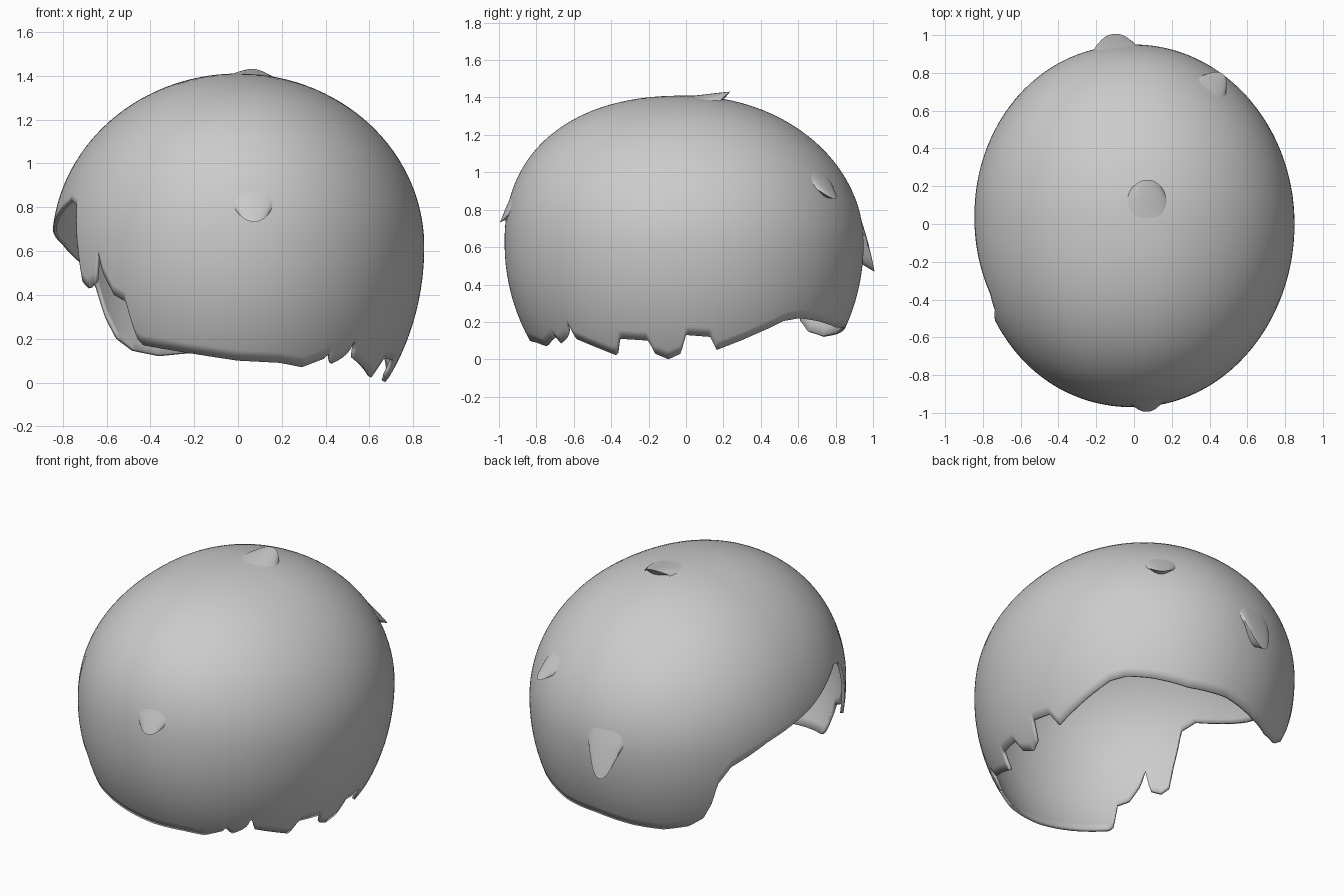
import bpy, bmesh, math
from mathutils import Vector
from mathutils.bvhtree import BVHTree

if "Cube" in bpy.data.objects:
    bpy.data.objects.remove(bpy.data.objects["Cube"])

# Torn lower rim: (angle in degrees, height)
RIM = [(-66, .07), (-57.5, .11), (-56.5, .135), (-54, .085), (-50, .11), (-47.5, .14),
       (-46, .20), (-44.5, .11), (-28, .02), (-25, .11), (-14, .10), (-12, .03),
       (-7, 0), (-2, .03), (0, .13), (9, .12), (12, .05), (21, .10), (32, .17),
       (37, .205), (44, .22), (54, .205), (70, .17), (88, .17), (105, .135), (118, .12),
       (129, .145), (135, .20), (138, .30), (140, .43), (145, .53), (160, .63),
       (180, .71), (194, .79), (202, .83), (208, .80), (211.5, .6), (213, .46), (216, .43),
       (220, .46), (222, .60), (224, .5), (228, .40), (232.5, .37), (234.5, .2),
       (236.5, .17), (246, .15), (270, .10), (285, .09), (294, .07)]
MID, UP, DOWN = .62, .79, 1.02


def rim_height(deg):
    for (a, za), (b, zb) in zip(RIM, RIM[1:]):
        if a <= deg <= b:
            return za + (zb - za) * (deg - a) / (b - a)
    return .07


def power(v, e):
    return math.copysign(abs(v) ** e, v)


def shell_point(t, phi):
    c, s = math.cos(t), math.sin(t)
    if c < 0:                                   # slightly fuller torn side
        c, s = power(c, .955), power(s, .955)
    front = max(0, -s)
    n = 2 + .3 * front * front                  # fuller forehead
    cp, sp = max(0, math.cos(phi)), math.sin(phi)
    if phi > 0:
        cp, sp = cp ** (2 / n), sp ** (2 / n)
    ry = .97 if s < 0 else .95
    return Vector((.85 * c * cp, ry * s * cp, MID + (UP if phi > 0 else DOWN) * sp))


def make_object(name, bm):
    bmesh.ops.recalc_face_normals(bm, faces=bm.faces)
    me = bpy.data.meshes.new(name)
    bm.to_mesh(me)
    me.polygons.foreach_set("use_smooth", [True] * len(me.polygons))
    ob = bpy.data.objects.new(name, me)
    bpy.context.collection.objects.link(ob)
    return ob


# Domed shell with torn rim
COLS, ROWS = 480, 40
bm = bmesh.new()
top = bm.verts.new((0, 0, MID + UP))
columns = []
for i in range(COLS):
    deg = -66 + 360 * i / COLS
    d = rim_height(deg) - MID
    low = math.asin(d / (UP if d > 0 else DOWN))
    columns.append([bm.verts.new(shell_point(math.radians(deg), low + (math.pi / 2 - low) * j / ROWS))
                    for j in range(ROWS)])
for i in range(COLS):
    a, b = columns[i], columns[(i + 1) % COLS]
    for j in range(ROWS - 1):
        bm.faces.new((a[j], b[j], b[j + 1], a[j + 1]))
    bm.faces.new((a[-1], b[-1], top))
bmesh.ops.recalc_face_normals(bm, faces=bm.faces)
if top.normal.z < 0:
    bmesh.ops.reverse_faces(bm, faces=bm.faces)
bm.normal_update()
tree = BVHTree.FromBMesh(bm)
me = bpy.data.meshes.new("shell")
bm.to_mesh(me)
bm.free()
me.polygons.foreach_set("use_smooth", [True] * len(me.polygons))
shell = bpy.data.objects.new("shell", me)
bpy.context.collection.objects.link(shell)
if top_flip := me.polygons[ROWS - 1].normal.z < 0:
    me.flip_normals()
sol = shell.modifiers.new("thickness", 'SOLIDIFY')
sol.thickness, sol.offset = .018, -1


# Scale-like lips that swell out of the shell and end in an open edge
def lip(name, start, along, length, half_width, height, taper):
    p0, base_normal, _, _ = tree.find_nearest(Vector(start))
    if base_normal.dot(p0 - Vector((0, 0, MID))) < 0:
        base_normal = -base_normal
    d = Vector(along)
    d = (d - base_normal * d.dot(base_normal)).normalized()
    e = d.cross(base_normal)
    bm = bmesh.new()
    rows, n, m = [], 10, 12
    for r in range(n + 2):
        s = min(r, n) / n
        row = []
        for k in range(m + 1):
            v = -1 + 2 * k / m
            w = half_width * (.55 + .45 * math.sin(math.pi * min(1, s * .8)))
            reach = s * length * (1 - taper * v * v)
            h = height * s ** 1.4 * (1 - v * v) ** .8
            if r > n:
                reach, h = reach * .88, 0
            q, nn, _, _ = tree.find_nearest(p0 + d * reach + e * v * w)
            if nn.dot(base_normal) < 0:
                nn = -nn
            row.append(bm.verts.new(q + nn * (h - .003)))
        rows.append(row)
    for a, b in zip(rows, rows[1:]):
        for k in range(m):
            bm.faces.new((a[k], a[k + 1], b[k + 1], b[k]))
    ob = make_object(name, bm)
    bm.free()
    bpy.context.view_layer.objects.active = ob
    ob.select_set(True)
    bpy.ops.object.shade_smooth_by_angle(angle=math.radians(40))
    ob.select_set(False)


lip("front_lip", (.07, -.95, .9), (0, 0, -1), .17, .095, .035, .3)
lip("top_lip", (.07, 0, 1.41), (0, 1, 0), .23, .11, .05, .2)
lip("back_right_lip", (.39, .70, 1.03), (.05, 0, -1), .21, .09, .045, .35)
lip("back_lip", (-.1, .93, .78), (0, 0, -1), .32, .12, .075, .55)
